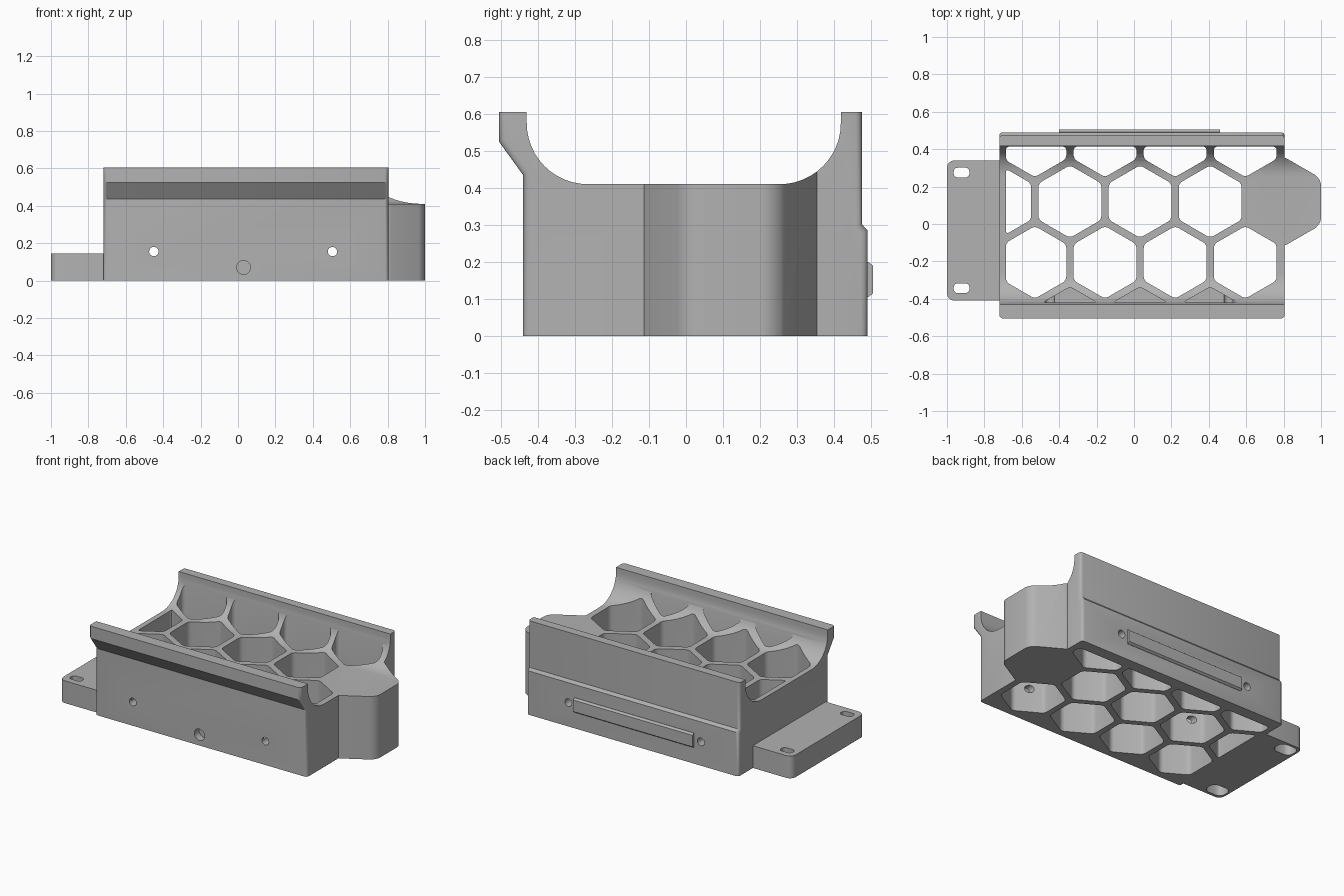
import bpy, bmesh, math
from mathutils import Vector, Matrix

cube = bpy.data.objects.get("Cube")
if cube:
    bpy.data.objects.remove(cube, do_unlink=True)

grey = bpy.data.materials.new("matte_grey")
grey.use_nodes = True
colour = (0.445, 0.445, 0.445, 1)
grey.diffuse_color = colour
grey.node_tree.nodes["Principled BSDF"].inputs["Base Color"].default_value = colour


def finish(bm, name):
    bmesh.ops.recalc_face_normals(bm, faces=bm.faces[:])
    mesh = bpy.data.meshes.new(name)
    bm.to_mesh(mesh)
    bm.free()
    mesh.materials.append(grey)
    ob = bpy.data.objects.new(name, mesh)
    bpy.context.collection.objects.link(ob)
    return ob


def extrude(bm, vec):
    out = bmesh.ops.extrude_face_region(bm, geom=bm.faces[:])
    bmesh.ops.translate(bm, vec=vec, verts=[v for v in out["geom"] if isinstance(v, bmesh.types.BMVert)])


def prism(name, pts, z0, z1, radius=0.0, clips=(), segments=4):
    """Upright prism from a plan outline, trimmed by planes, with rounded corners."""
    bm = bmesh.new()
    bm.faces.new([bm.verts.new((x, y, z0)) for x, y in pts])
    for co, no in clips:
        bmesh.ops.bisect_plane(bm, geom=bm.verts[:] + bm.edges[:] + bm.faces[:],
                               plane_co=co, plane_no=no, clear_outer=True)
    if radius:
        bmesh.ops.bevel(bm, geom=bm.verts[:], offset=radius, offset_type='OFFSET',
                        segments=segments, profile=0.5, affect='VERTICES', clamp_overlap=True)
    extrude(bm, (0, 0, z1 - z0))
    return finish(bm, name)


def side_block(name, pts, x0, x1):
    """Side profile (y, z) pulled along x."""
    bm = bmesh.new()
    bm.faces.new([bm.verts.new((x0, y, z)) for y, z in pts])
    extrude(bm, (x1 - x0, 0, 0))
    return finish(bm, name)


def rod(x, z, r, y0, y1):
    """Cylinder along y."""
    bm = bmesh.new()
    turn = Matrix.Translation((x, (y0 + y1) / 2, z)) @ Matrix.Rotation(math.pi / 2, 4, 'X')
    bmesh.ops.create_cone(bm, cap_ends=True, segments=24, radius1=r, radius2=r, depth=y1 - y0, matrix=turn)
    return finish(bm, "hole_cutter")


def combine(target, tool, operation):
    mod = target.modifiers.new("combine", 'BOOLEAN')
    mod.operation, mod.object, mod.solver = operation, tool, 'EXACT'
    bpy.context.view_layer.objects.active = target
    bpy.ops.object.modifier_apply(modifier=mod.name)
    bpy.data.objects.remove(tool, do_unlink=True)


def rect(x0, x1, y0, y1):
    return [(x0, y0), (x1, y0), (x1, y1), (x0, y1)]


def hexagon(cx, cy, half):
    r = half / math.cos(math.pi / 6)
    angles = [math.radians(30 + 60 * i) for i in range(6)]
    return [(cx + r * math.cos(a), cy + r * math.sin(a)) for a in angles]


# Cradle profile with a rounded trough between the two walls
R, STEPS = 0.165, 12
quarter = [i * math.pi / 2 / STEPS for i in range(STEPS + 1)]
profile = [(-0.44, 0), (0.49, 0), (0.49, 0.285), (0.475, 0.302), (0.475, 0.605), (0.418, 0.605)]
profile += [(0.253 + R * math.cos(a), 0.575 - R * math.sin(a)) for a in quarter]
profile += [(-0.265 - R * math.sin(a), 0.575 - R * math.cos(a)) for a in quarter]
profile += [(-0.43, 0.605), (-0.505, 0.605), (-0.505, 0.525), (-0.44, 0.435)]
tray = side_block("cradle_body", profile, -0.72, 0.805)

# Rounded outer corners
bm = bmesh.new()
bm.from_mesh(tray.data)
corners = []
for e in bm.edges:
    a, b = (v.co for v in e.verts)
    outer = all(p.y < -0.435 or p.y > 0.47 for p in (a, b))
    if outer and abs(a.x - b.x) < 0.001 and abs(a.z - b.z) > 0.005:
        corners.append(e)
bmesh.ops.bevel(bm, geom=corners, offset=0.018, offset_type='OFFSET', segments=3,
                profile=0.5, affect='EDGES', clamp_overlap=True)
bm.to_mesh(tray.data)
bm.free()

# Six-sided end nose, following the trough on top
nose = prism("nose", hexagon(0.785, 0.12, 0.215), 0, 0.7, 0.04, [((0.7, 0, 0), (-1, 0, 0))], 6)
combine(nose, side_block("nose_trim", profile, 0.6, 1.1), 'INTERSECT')
combine(tray, nose, 'UNION')

# Mounting tab
combine(tray, prism("tab", rect(-1, -0.65, -0.41, 0.34), 0, 0.145, 0.04), 'UNION')

# Honeycomb openings: centre rows go through, front row is shallow
PITCH, ROW = 0.375, 0.325
limits = [((-0.685, 0, 0), (-1, 0, 0)), ((0, 0.414, 0), (0, 1, 0)), ((0, -0.42, 0), (0, -1, 0))]
for row in range(-2, 2):
    shifted = row % 2
    count = 3 if row == -2 else 4
    for i in range(count):
        x = -0.53 + PITCH * i
        if row == 0:
            x -= PITCH / 2
        elif row == -2:
            x += PITCH / 2
        y = 0.12 + ROW * row
        floor = 0.15 if row == -2 else -0.1
        combine(tray, prism("cell_cutter", hexagon(x, y, 0.168), floor, 0.9, 0.02, limits), 'DIFFERENCE')

# Tab slots, wider underneath
for y in (0.275, -0.343):
    for w, h, z0, z1 in ((0.042, 0.026, -0.1, 0.3), (0.065, 0.048, -0.1, 0.08)):
        slot = rect(-0.922 - w, -0.922 + w, y - h, y + h)
        combine(tray, prism("slot_cutter", slot, z0, z1, h * 0.8), 'DIFFERENCE')

# Cross holes and blind front hole
for x in (-0.45, 0.505):
    combine(tray, rod(x, 0.155, 0.025, -0.7, 0.7), 'DIFFERENCE')
combine(tray, rod(0.03, 0.07, 0.037, -0.6, -0.39), 'DIFFERENCE')

# Raised strip on the back
strip = side_block("back_strip", [(0.48, 0.105), (0.492, 0.105), (0.505, 0.115),
                                  (0.505, 0.19), (0.492, 0.2), (0.48, 0.2)], -0.4, 0.46)

# Smooth curves, crisp edges
for ob in (tray, strip):
    bpy.ops.object.select_all(action='DESELECT')
    ob.select_set(True)
    bpy.context.view_layer.objects.active = ob
    bpy.ops.object.shade_smooth_by_angle(angle=math.radians(32))
